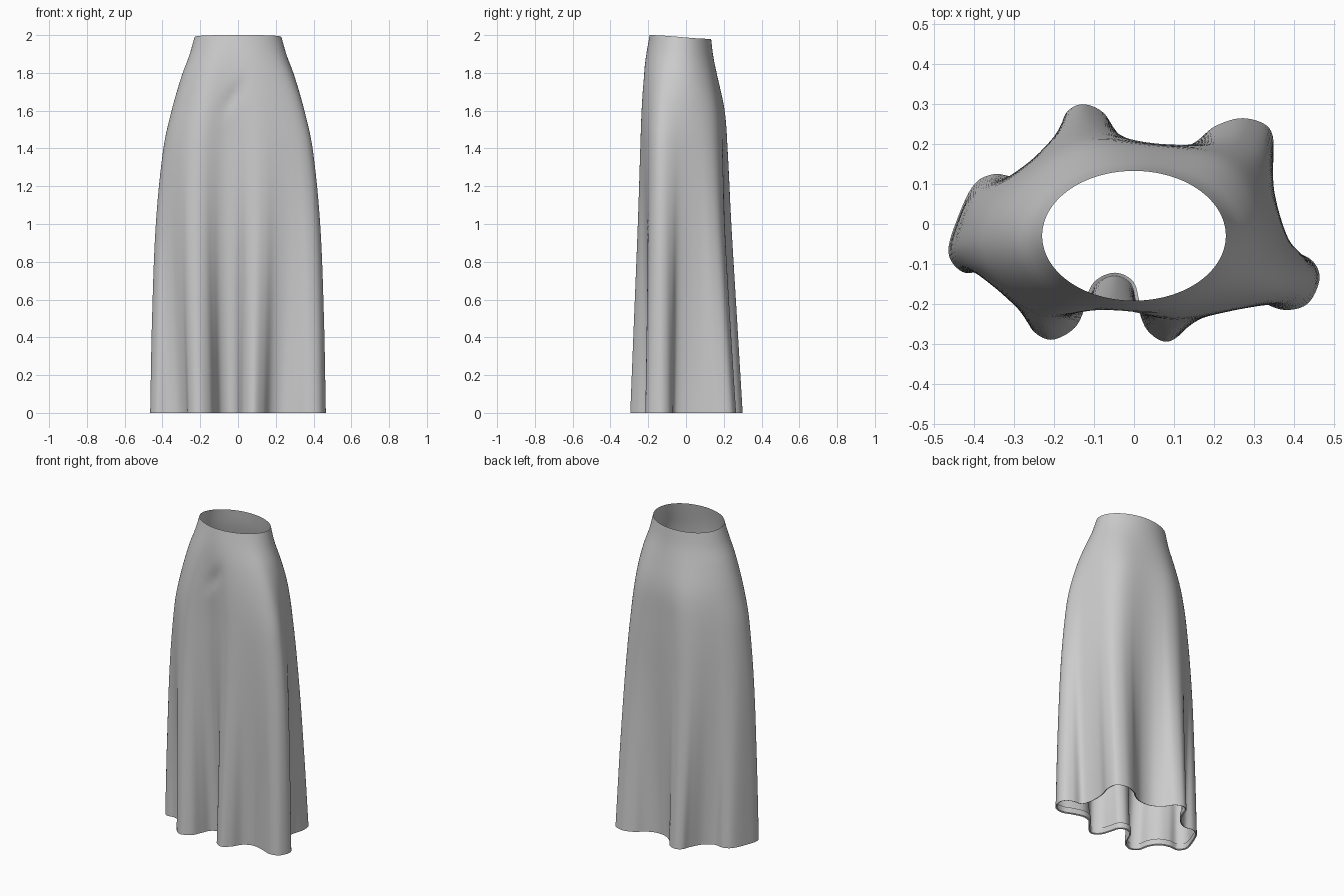
import bpy
import math
from mathutils import Vector

cube = bpy.data.objects.get("Cube")
if cube:
    bpy.data.objects.remove(cube, do_unlink=True)

# Hem outline, clockwise seen from above, starting at the left fold
HEM = [(.46, -.14), (.43, -.2), (.37, -.215), (.3, -.19), (.23, -.175), (.17, -.2),
       (.13, -.26), (.08, -.295), (.03, -.265), (.005, -.2), (-.01, -.15), (-.05, -.13),
       (-.095, -.15), (-.12, -.2), (-.15, -.26), (-.21, -.29), (-.26, -.26), (-.275, -.2),
       (-.31, -.145), (-.37, -.12), (-.43, -.12), (-.465, -.07), (-.44, .02), (-.4, .1),
       (-.35, .125), (-.29, .12), (-.23, .16), (-.19, .23), (-.17, .28), (-.13, .3),
       (-.08, .28), (-.04, .225), (.02, .185), (.09, .18), (.15, .205), (.2, .245),
       (.27, .265), (.335, .24), (.345, .17), (.325, .09), (.325, 0), (.345, -.06),
       (.4, -.07), (.445, -.095)]

# Silhouette at each height: z, half width, front y, back y
SILHOUETTE = [(0, .465, -.295, .3), (.5, .455, -.275, .27), (1, .435, -.255, .24),
              (1.4, .395, -.242, .22), (1.6, .352, -.235, .205), (1.8, .295, -.222, .165),
              (1.9, .258, -.21, .145), (2, .23, -.192, .133)]
STEPS, RINGS = 6, 48


def smoothstep(a, b, v):
    t = min(max((v - a) / (b - a), 0), 1)
    return t * t * (3 - 2 * t)


def closed_spline(points):
    """Catmull-Rom curve through a closed list of points."""
    out, n = [], len(points)
    pts = [Vector(p) for p in points]
    for i in range(n):
        a, b, c, d = (pts[(i + k) % n] for k in (-1, 0, 1, 2))
        for s in range(STEPS):
            t = s / STEPS
            out.append(b + (c - a) * (t / 2) + (a * 2 - b * 5 + c * 4 - d) * (t * t / 2)
                       + (b * 3 - a - c * 3 + d) * (t ** 3 / 2))
    return out


def relax(ring, passes):
    for _ in range(passes):
        ring = [(ring[i - 1] + ring[i] * 2 + ring[(i + 1) % len(ring)]) / 4
                for i in range(len(ring))]
    return ring


def fit(ring, half, front, back):
    """Stretch a ring to the given width and depth."""
    xs, ys = [p.x for p in ring], [p.y for p in ring]
    sx = 2 * half / (max(xs) - min(xs))
    sy = (back - front) / (max(ys) - min(ys))
    return [Vector(((p.x - min(xs)) * sx - half, (p.y - min(ys)) * sy + front)) for p in ring]


def silhouette(z):
    """Smoothly interpolated silhouette sizes at height z."""
    last = len(SILHOUETTE) - 1
    i = max(k for k in range(last) if SILHOUETTE[k][0] <= z)
    a, b, c, d = (SILHOUETTE[min(max(i + k, 0), last)] for k in (-1, 0, 1, 2))
    t = (z - b[0]) / (c[0] - b[0])
    result = []
    for k in (1, 2, 3):
        span = c[0] - b[0]
        m0 = (c[k] - a[k]) / (c[0] - a[0]) * span
        m1 = (d[k] - b[k]) / (d[0] - b[0]) * span
        s = smoothstep(0, 1, t)
        result.append(b[k] * (1 - s) + c[k] * s + m0 * t * (1 - t) ** 2 - m1 * t * t * (1 - t))
    return result


# Three key outlines: folded hem, soft hip, oval waist
hem = closed_spline(HEM)
hip = fit(relax(hem, 450), *silhouette(1.4))
waist = []
for p in fit(hip, 1, -1, 1):
    angle = math.atan2(p.y, p.x)
    waist.append(Vector((math.cos(angle) * .23, math.sin(angle) * .163 - .03)))
count = len(hem)


def ring_at(z):
    fold = 1 - smoothstep(-.9, 1.75, z)
    fold /= 1 - smoothstep(-.9, 1.75, 0)
    oval = smoothstep(1.35, 2, z)
    ring = [h.lerp(w, oval).lerp(e, fold) for h, w, e in zip(hip, waist, hem)]
    verts = []
    for p in fit(ring, *silhouette(z)):
        # Slight diagonal dent on the front
        dent = .012 * math.exp(-((p.x + .02 - (z - 1.68) * .6) / .04) ** 2 - ((z - 1.68) / .07) ** 2)
        y = p.y + (dent if p.y < 0 else 0)
        # The waist dips a little at the back
        dip = .02 * smoothstep(-.2, .14, p.y) * smoothstep(1.5, 2, z)
        verts.append((p.x, y, z - dip))
    return verts


# Turned-up hem on the inside, then the outer cloth
rings = []
bottom = ring_at(0)
for z in (.04, .004):
    turned = []
    for i in range(count):
        a, b = bottom[i - 1], bottom[(i + 1) % count]
        tangent = Vector((b[0] - a[0], b[1] - a[1])).normalized()
        turned.append((bottom[i][0] + tangent.y * .008, bottom[i][1] - tangent.x * .008, z))
    rings.append(turned)
rings += [ring_at(2 * k / RINGS) for k in range(RINGS + 1)]

verts = [v for ring in rings for v in ring]
faces = []
for r in range(len(rings) - 1):
    for i in range(count):
        j = (i + 1) % count
        faces.append((r * count + j, r * count + i, (r + 1) * count + i, (r + 1) * count + j))

mesh = bpy.data.meshes.new("long_skirt")
mesh.from_pydata(verts, [], faces)
mesh.update()
skirt = bpy.data.objects.new("long_skirt", mesh)
bpy.context.collection.objects.link(skirt)

# Plain grey cloth
cloth = bpy.data.materials.new("grey_cloth")
cloth.use_nodes = True
cloth.diffuse_color = (.6, .6, .6, 1)
cloth.node_tree.nodes["Principled BSDF"].inputs["Base Color"].default_value = (.6, .6, .6, 1)
mesh.materials.append(cloth)

bpy.context.view_layer.objects.active = skirt
skirt.select_set(True)
bpy.ops.object.shade_smooth_by_angle(angle=math.radians(60))
